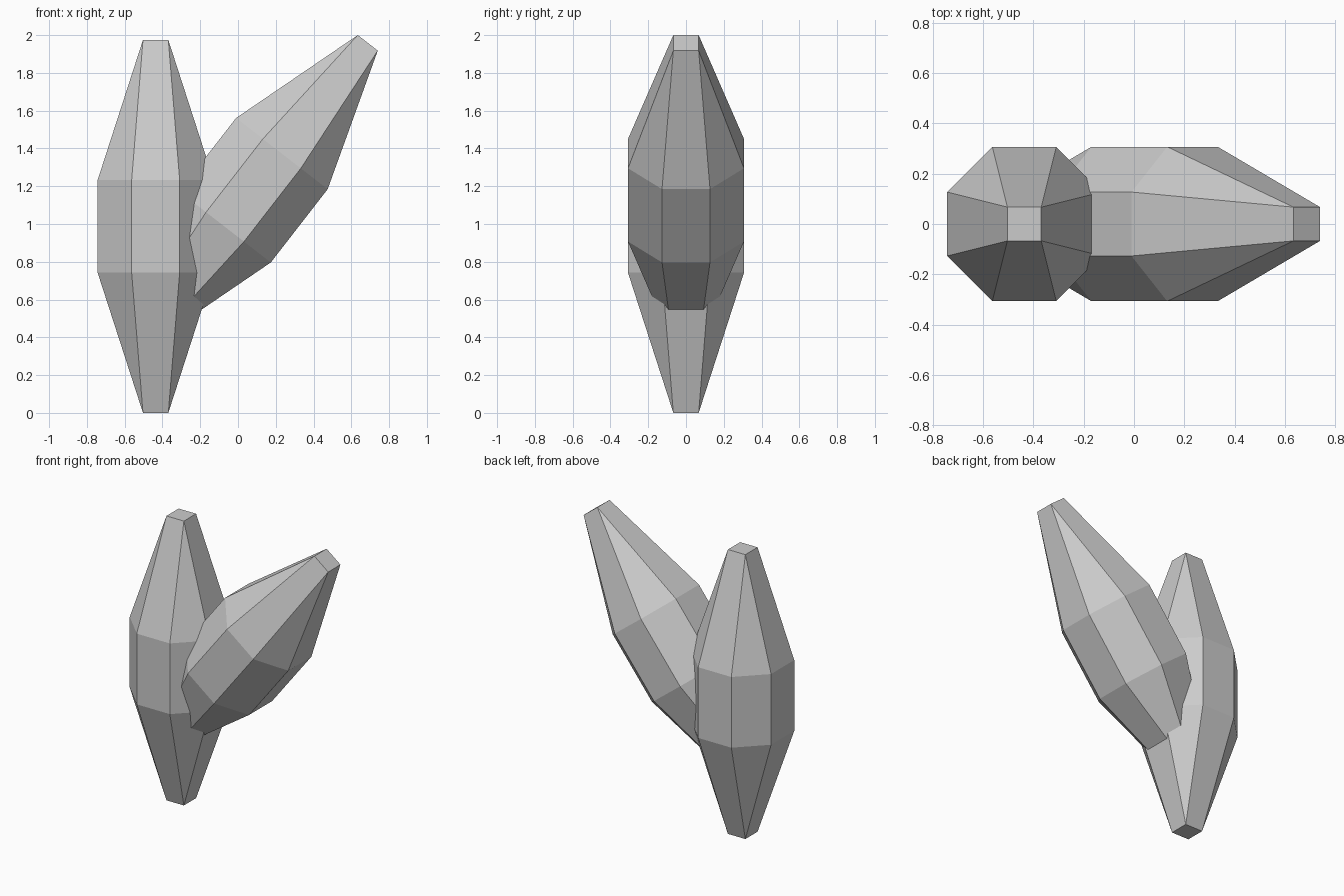
import bpy, bmesh
from math import radians, sin, cos

if "Cube" in bpy.data.objects:
    bpy.data.objects.remove(bpy.data.objects["Cube"])

LENGTH = 1.975
# (height, half width, half length of the flat side): square tips, octagonal body
RINGS = [(0, 0.067, 0.067), (0.742, 0.307, 0.127), (1.233, 0.307, 0.127), (LENGTH, 0.067, 0.067)]


def crystal(name, base, tilt):
    bm = bmesh.new()
    rings = []
    for z, r, f in RINGS:
        outline = [(r, -f), (r, f), (f, r), (-f, r), (-r, f), (-r, -f), (-f, -r), (f, -r)]
        rings.append([bm.verts.new((x, y, z)) for x, y in outline])
    for low, high in zip(rings, rings[1:]):
        for i in range(8):
            j = (i + 1) % 8
            bm.faces.new((low[i], low[j], high[j], high[i]))
    bm.faces.new(rings[0][::-1])
    bm.faces.new(rings[-1])
    # doubled tip corners merge, leaving square caps and triangular corner facets
    bmesh.ops.remove_doubles(bm, verts=bm.verts, dist=0.0001)
    bmesh.ops.recalc_face_normals(bm, faces=bm.faces)
    mesh = bpy.data.meshes.new(name)
    bm.to_mesh(mesh)
    bm.free()
    obj = bpy.data.objects.new(name, mesh)
    bpy.context.collection.objects.link(obj)
    obj.location = base
    obj.rotation_euler.y = tilt
    return obj


# Upright crystal
crystal("upright_crystal", (-0.436, 0, 0), 0)

# Leaning crystal, its base buried in the upright one
lean = radians(37.8)
crystal("leaning_crystal", (0.687 - LENGTH * sin(lean), 0, 1.959 - LENGTH * cos(lean)), lean)
